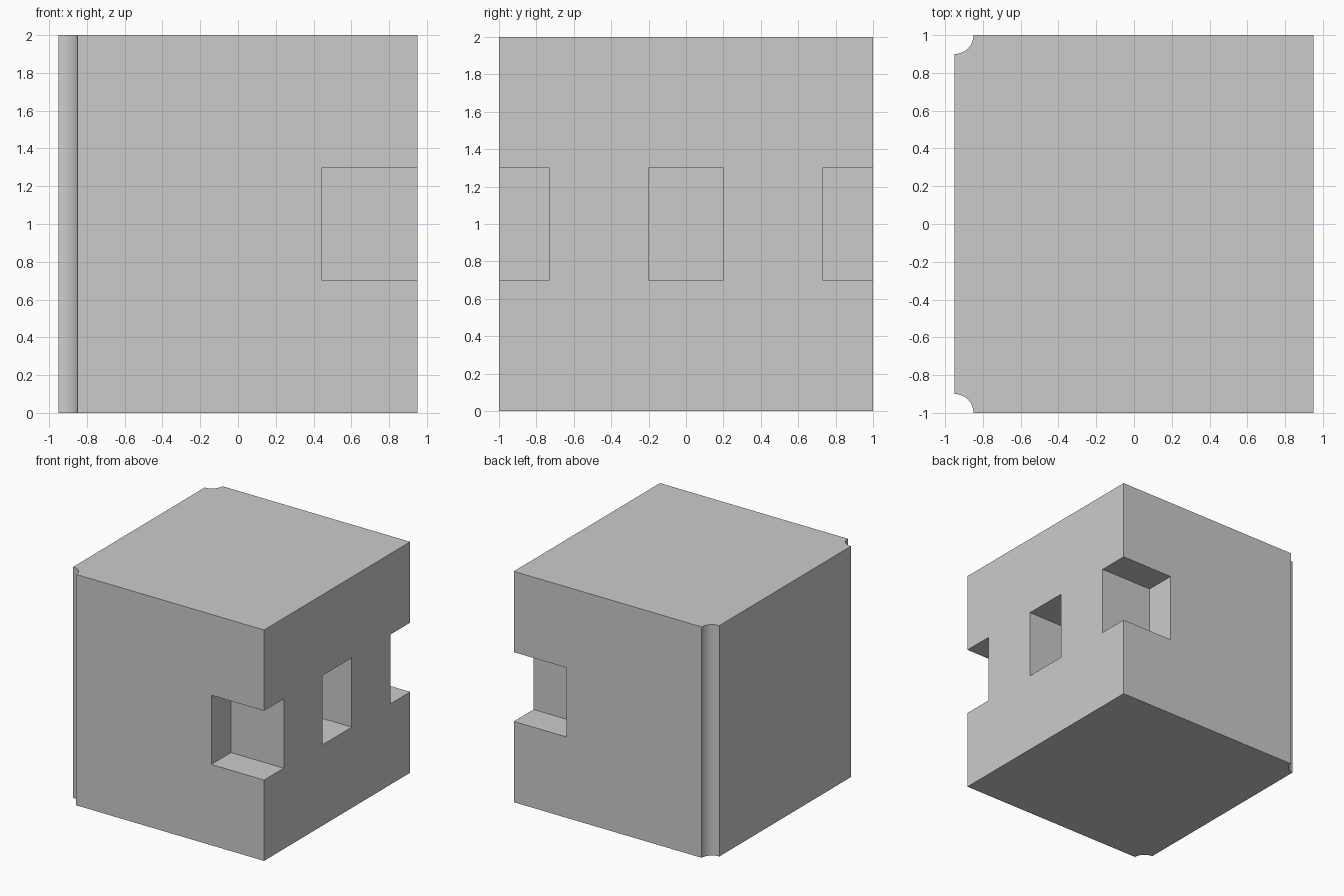
import bpy, bmesh
from math import cos, sin, pi, radians

if "Cube" in bpy.data.objects:
    bpy.data.objects.remove(bpy.data.objects["Cube"])

X, Y, H, R = 0.95, 1.0, 2.0, 0.1
STEPS = 12

# Block: footprint with a concave quarter-round at each left corner, extruded up
back_arc = [(-X + R * cos(a), Y - R * sin(a))
            for a in (pi / 2 * i / STEPS for i in range(STEPS + 1))]
front_arc = [(x, -y) for x, y in reversed(back_arc)]
outline = [(X, -Y), (X, Y)] + back_arc + front_arc

bm = bmesh.new()
base = bm.faces.new([bm.verts.new((x, y, 0)) for x, y in outline])
top = bmesh.ops.extrude_face_region(bm, geom=[base])["geom"]
bmesh.ops.translate(bm, vec=(0, 0, H),
                    verts=[v for v in top if isinstance(v, bmesh.types.BMVert)])
bmesh.ops.recalc_face_normals(bm, faces=bm.faces)
mesh = bpy.data.meshes.new("block")
bm.to_mesh(mesh)
bm.free()
block = bpy.data.objects.new("block", mesh)
bpy.context.collection.objects.link(block)


def cut_pocket(name, low, high):
    """Cut a box-shaped pocket out of the block."""
    bpy.ops.mesh.primitive_cube_add(
        size=1, location=[(a + b) / 2 for a, b in zip(low, high)])
    cutter = bpy.context.object
    cutter.name = name
    cutter.scale = [b - a for a, b in zip(low, high)]
    cutter.hide_render = True
    bpy.context.view_layer.update()
    mod = block.modifiers.new(name, "BOOLEAN")
    mod.operation, mod.solver, mod.object = "DIFFERENCE", "EXACT", cutter
    bpy.context.view_layer.objects.active = block
    bpy.ops.object.modifier_apply(modifier=name)
    bpy.data.objects.remove(cutter)


# Lifting pockets: two at the right corners, one in the middle of the right side
for name, y0, y1 in (("front_pocket", -1.2, -0.73),
                     ("middle_pocket", -0.2, 0.2),
                     ("back_pocket", 0.73, 1.2)):
    cut_pocket(name, (0.445, y0, 0.7), (1.2, y1, 1.3))

# Smooth the rounded grooves, keep every other edge sharp
bpy.ops.object.select_all(action="DESELECT")
block.select_set(True)
bpy.context.view_layer.objects.active = block
bpy.ops.object.shade_smooth_by_angle(angle=radians(30))
